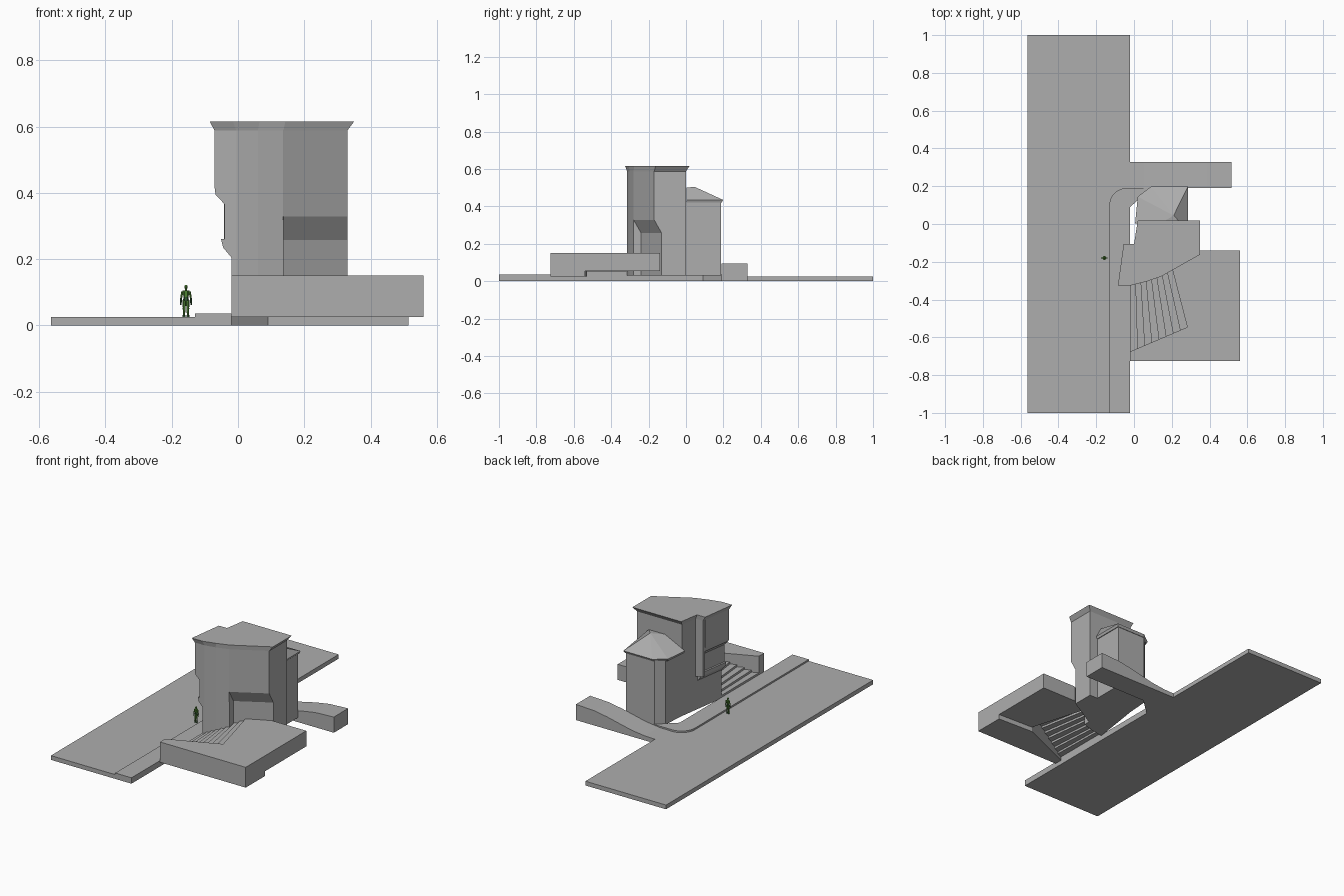
import bpy, bmesh, math
from mathutils import Vector

if "Cube" in bpy.data.objects:
    bpy.data.objects.remove(bpy.data.objects["Cube"])


def material(name, rgb):
    m = bpy.data.materials.new(name)
    m.diffuse_color = (*rgb, 1)
    m.use_nodes = True
    m.node_tree.nodes["Principled BSDF"].inputs["Base Color"].default_value = m.diffuse_color
    return m


GREY = material("pale grey", (0.42, 0.42, 0.42))
GREEN = material("green", (0.09, 0.27, 0.04))
DARK = material("dark green", (0.03, 0.09, 0.03))


def finish(name, bm, mat, fix=True):
    bmesh.ops.remove_doubles(bm, verts=bm.verts, dist=1e-5)
    if fix:
        bmesh.ops.recalc_face_normals(bm, faces=bm.faces)
    me = bpy.data.meshes.new(name)
    bm.to_mesh(me)
    bm.free()
    me.materials.append(mat)
    ob = bpy.data.objects.new(name, me)
    bpy.context.collection.objects.link(ob)
    return ob


def loft(name, rings, mat=GREY):
    """Closed solid through rings of 3D points with equal counts."""
    bm = bmesh.new()
    vs = [[bm.verts.new(p) for p in r] for r in rings]
    n = len(rings[0])
    for a, b in zip(vs, vs[1:]):
        for i in range(n):
            j = (i + 1) % n
            bm.faces.new((a[i], a[j], b[j], b[i]))
    bm.faces.new(vs[0][::-1])
    bm.faces.new(vs[-1])
    return finish(name, bm, mat)


def ring(pts, z):
    return [(x, y, z) for x, y in pts]


def prism(name, pts, z0, z1):
    return loft(name, [ring(pts, z0), ring(pts, z1)])


# Street slab, with a splayed corner into the side road
prism("street", [(-.565, -1), (-.02, -1), (-.02, .09), (.09, .19),
                 (.09, .2), (-.02, .2), (-.02, 1), (-.565, 1)], 0, .026)

# Raised pavement with a rounded corner
arc = [(-.04 + .09 * math.cos(a), .1 + .09 * math.sin(a))
       for a in [math.pi - i * math.pi / 16 for i in range(9)]]
prism("pavement", [(-.02, -1), (-.13, -1)] + arc +
      [(.09, .19), (-.02, .09)], .025, .036)

# Side road climbing away from the street
road = [(-.02, 0), (-.02, .026), (.05, .028), (.14, .039), (.22, .057),
        (.3, .075), (.39, .09), (.515, .096), (.515, 0)]
loft("side_road", [[(x, y, z) for x, z in road] for y in (.19, .328)])

# Raised terrace: deep front wall and thinner rear slab
prism("terrace_front", [(-.02, -.725), (.56, -.725), (.56, -.54),
                        (.32, -.53), (-.02, -.675)], .026, .15)
prism("terrace_slab", [(.32, -.53), (.56, -.54), (.56, -.14),
                       (.33, -.14), (.22, -.19)], .055, .15)

# Fanned stairs, a folded sheet between pavement and terrace
bm = bmesh.new()
STEPS = 9
low = [Vector((-.02, -.675)), Vector((-.02, -.31))]
high = [Vector((.32, -.53)), Vector((.22, -.19))]
rows = []
for i in range(STEPS + 1):
    edge = [a.lerp(b, i / STEPS) for a, b in zip(low, high)]
    for k in (i, i + 1):
        if k <= STEPS:
            z = .036 + .114 * k / STEPS
            rows.append([bm.verts.new((p.x, p.y, z)) for p in edge])
for a, b in zip(rows, rows[1:]):
    bm.faces.new((a[0], b[0], b[1], a[1]))
finish("stairs", bm, GREY, fix=False)

# Main tower: recessed lower wall, sloping soffit, upper wall
head = [(.027, 0), (.33, 0)]
tail = [(.06, -.302), (-.005, -.315), (-.02, -.315)]
lower = head + [(.33, -.13), (.137, -.24), (.137, -.28)] + tail
upper = head + [(.33, -.17), (.137, -.28), (.1365, -.2803)] + tail
loft("tower", [ring(lower, .03), ring(lower, .257), ring(upper, .328),
               ring(upper, .59)])


# Stepped bay and corner strip overhanging the street
def wall_x(y):
    return -.02 + .149 * (y + .315)


def overhang(name, profile, y0, y1):
    loft(name, [[(wall_x(y) + d, y, z) for d, z in profile] for y in (y0, y1)])


overhang("bay", [(.005, .205), (0, .205), (-.025, .235), (-.031, .26),
                 (-.02, .26), (-.02, .365), (-.048, .395), (-.051, .42),
                 (-.051, .59), (.005, .59)], -.315, -.125)
overhang("bay_strip", [(.005, .235), (-.05, .245), (-.05, .59), (.005, .59)],
         -.125, -.108)

# Flared cornice and flat roof
body = [(.027, 0), (.33, 0), (.33, -.17), (.137, -.28), (.06, -.302),
        (-.005, -.315), (-.071, -.315), (-.04, -.108), (.01, -.108)]
eave = [(.02, .018), (.35, .018), (.35, -.162), (.143, -.278), (.065, -.305),
        (-.015, -.325), (-.085, -.325), (-.055, -.106), (0, -.106)]
loft("cornice", [ring(body, .588), ring(eave, .615)])

# Rear annex with chamfered corner
prism("annex", [(.275, 0), (.275, .187), (.082, .187), (.038, .145),
                (.027, 0)], .03, .425)

# Annex roof: eave band with hips rising against the tower
bm = bmesh.new()
eave = [(.006, .003), (.02, .145), (.09, .198), (.285, .198), (.285, .003)]
bot = [bm.verts.new((x * .96 + .006, y * .96, .42)) for x, y in eave]
top = [bm.verts.new((x, y, .435)) for x, y in eave]
west, peak, east = [bm.verts.new(p) for p in
                    ((.14, .003, .5), (.21, .045, .505), (.25, .003, .5))]
for i in range(5):
    j = (i + 1) % 5
    bm.faces.new((bot[i], bot[j], top[j], top[i]))
bm.faces.new(bot)
for f in ((top[0], top[1], peak, west), (top[1], top[2], peak),
          (top[2], top[3], peak), (top[3], top[4], east, peak),
          (west, peak, east), (top[4], top[0], west, east)):
    bm.faces.new(f)
finish("annex_roof", bm, GREY)

# Standing figure on the street
FX, FY, FZ = -.157, -.18, .026


def limb(name, p, q, r0, r1, mat):
    """Six-sided tapered limb between two points."""
    loft(name, [[(FX + c[0] + r * math.cos(a), FY + c[1] + r * math.sin(a), FZ + c[2])
                 for a in [i * math.pi / 3 for i in range(6)]]
                for c, r in ((p, r0), (q, r1))], mat)


for side, s in (("left", -1), ("right", 1)):
    limb(side + "_foot", (s * .006, -.002, 0), (s * .006, -.001, .005), .005, .004, DARK)
    limb(side + "_shin", (s * .006, 0, .004), (s * .0055, 0, .027), .003, .0045, GREEN)
    limb(side + "_thigh", (s * .0055, 0, .027), (s * .005, 0, .05), .0042, .006, GREEN)
    limb(side + "_forearm", (s * .0155, -.001, .036), (s * .0145, 0, .056), .002, .003, DARK)
    limb(side + "_upper_arm", (s * .0145, 0, .056), (s * .011, 0, .077), .0028, .0035, GREEN)
limb("waist", (0, 0, .047), (0, 0, .06), .009, .0075, DARK)
limb("chest", (0, 0, .06), (0, 0, .079), .0075, .011, GREEN)
limb("neck", (0, 0, .079), (0, 0, .084), .003, .003, GREEN)
bm = bmesh.new()
bmesh.ops.create_uvsphere(bm, u_segments=10, v_segments=6, radius=.0065)
for v in bm.verts:
    v.co = Vector((FX + v.co.x * .8, FY + v.co.y, FZ + .0895 + v.co.z * 1.1))
finish("head", bm, GREEN)
